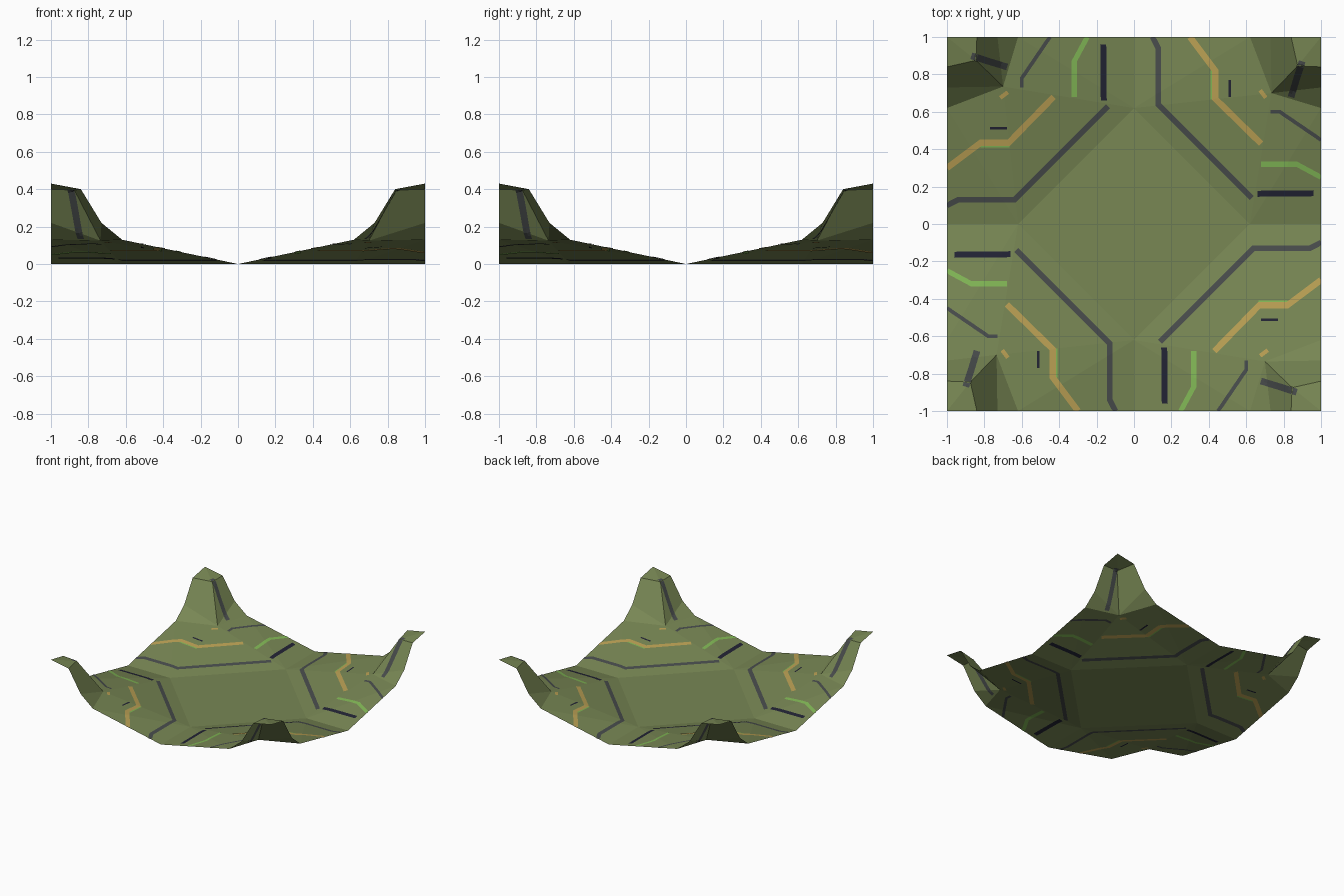
import bpy, bmesh, math
from mathutils import Vector, Matrix
from mathutils.bvhtree import BVHTree

if "Cube" in bpy.data.objects:
    bpy.data.objects.remove(bpy.data.objects["Cube"])


def material(name, r, g, b):
    m = bpy.data.materials.new(name)
    lin = [((c / 255 + 0.055) / 1.055) ** 2.4 for c in (r, g, b)]
    m.diffuse_color = (*lin, 1)
    m.use_nodes = True
    m.node_tree.nodes["Principled BSDF"].inputs["Base Color"].default_value = m.diffuse_color
    return m


OLIVE = material("olive green", 120, 135, 84)
SLATE = material("slate grey", 72, 76, 76)
TAN = material("tan gold", 186, 160, 84)
LIME = material("light green", 130, 184, 86)
NAVY = material("dark navy", 34, 35, 52)


def finish(bm, name, mat):
    mesh = bpy.data.meshes.new(name)
    bm.to_mesh(mesh)
    mesh.materials.append(mat)
    ob = bpy.data.objects.new(name, mesh)
    bpy.context.collection.objects.link(ob)
    return ob


def turned(x, y, k):
    for _ in range(k):
        x, y = -y, x
    return x, y


# Curved sheet: one quarter, repeated by quarter turns
P = {
    "mid": (0, 0, 0), "dx": (.62, 0, 0), "dy": (0, .62, 0),
    "ex": (1, 0, 0), "ey": (0, 1, 0),
    "bx": (1, .62, .13), "by": (.62, 1, .13), "foot": (.735, .70, .125),
    "mx": (1, .73, .22), "my": (.73, 1, .22),
    "sx": (1, .84, .40), "sy": (.84, 1, .40), "peak": (.875, .845, .395),
    "tip": (1, 1, .43),
}
FACES = [
    "mid dx dy", "dx foot dy",
    "dx ex bx", "dx bx foot", "dy by ey", "dy foot by",
    "foot bx mx", "foot mx sx peak", "foot my by", "foot peak sy my",
    "peak sx tip", "peak tip sy",
]
bm = bmesh.new()
for k in range(4):
    for f in FACES:
        vs = []
        for n in f.split():
            x, y, z = P[n]
            vs.append(bm.verts.new((*turned(x, y, k), z)))
        bm.faces.new(vs)
bmesh.ops.remove_doubles(bm, verts=bm.verts[:], dist=0.0005)
bmesh.ops.recalc_face_normals(bm, faces=bm.faces[:])
if sum(f.normal.z for f in bm.faces) < 0:
    bmesh.ops.reverse_faces(bm, faces=bm.faces[:])
tree = BVHTree.FromBMesh(bm)
finish(bm, "curved_sheet", OLIVE)


def on_sheet(x, y, lift):
    x, y = max(-.999, min(.999, x)), max(-.999, min(.999, y))
    hit, nor, _, _ = tree.ray_cast(Vector((x, y, 2)), Vector((0, 0, -1)))
    return Vector((x, y, hit.z)) + nor * lift


def stripe(name, pts, width, mat, lift=0.0025):
    """Thin painted band draped on both sides of the sheet, four times round."""
    pts = [Vector(p) for p in pts]
    dirs = [(b - a).normalized() for a, b in zip(pts, pts[1:])]
    sides = []
    for i in range(len(pts)):
        a, b = dirs[max(i - 1, 0)], dirs[min(i, len(dirs) - 1)]
        t = (a + b).normalized()
        sides.append(Vector((-t.y, t.x)) * (width / 2 / max(t.dot(b), .5)))
    rows = []
    for i in range(len(pts) - 1):
        n = max(2, int((pts[i + 1] - pts[i]).length / 0.015))
        for j in range(n + (i == len(pts) - 2)):
            c = pts[i].lerp(pts[i + 1], j / n)
            s = sides[i].lerp(sides[i + 1], j / n)
            rows.append([c - s, c, c + s])
    bm = bmesh.new()
    for k in range(4):
        for sign in (1, -1):
            grid = [[bm.verts.new(on_sheet(*turned(p.x, p.y, k), sign * lift))
                     for p in row] for row in rows]
            for r0, r1 in zip(grid, grid[1:]):
                for a in range(2):
                    q = [r0[a], r1[a], r1[a + 1], r0[a + 1]]
                    bm.faces.new(q[::-1] if sign > 0 else q)
    finish(bm, name, mat)


# Painted stripes
stripe("long_grey_stripe", [(.1, 1), (.13, .94), (.13, .64), (.63, .14)], .03, SLATE)
stripe("dark_bar", [(-.165, .96), (-.162, .66)], .032, NAVY)
stripe("green_stripe", [(-.25, 1), (-.32, .87), (-.32, .68)], .027, LIME)
stripe("thin_grey_stripe", [(-.45, 1), (-.6, .78), (-.6, .73)], .02, SLATE)
stripe("gold_stripe", [(.3, 1), (.435, .82), (.435, .67), (.68, .43)], .033, TAN)
stripe("green_stripe_edge", [(.414, .82), (.414, .665)], .01, LIME, 0.002)
stripe("gold_dash", [(.675, .715), (.705, .675)], .022, TAN)
stripe("dark_dash", [(.512, .77), (.512, .68)], .013, NAVY)
stripe("corner_stripe", [(.90, .87), (.87, .78), (.84, .68)], .036, SLATE)
